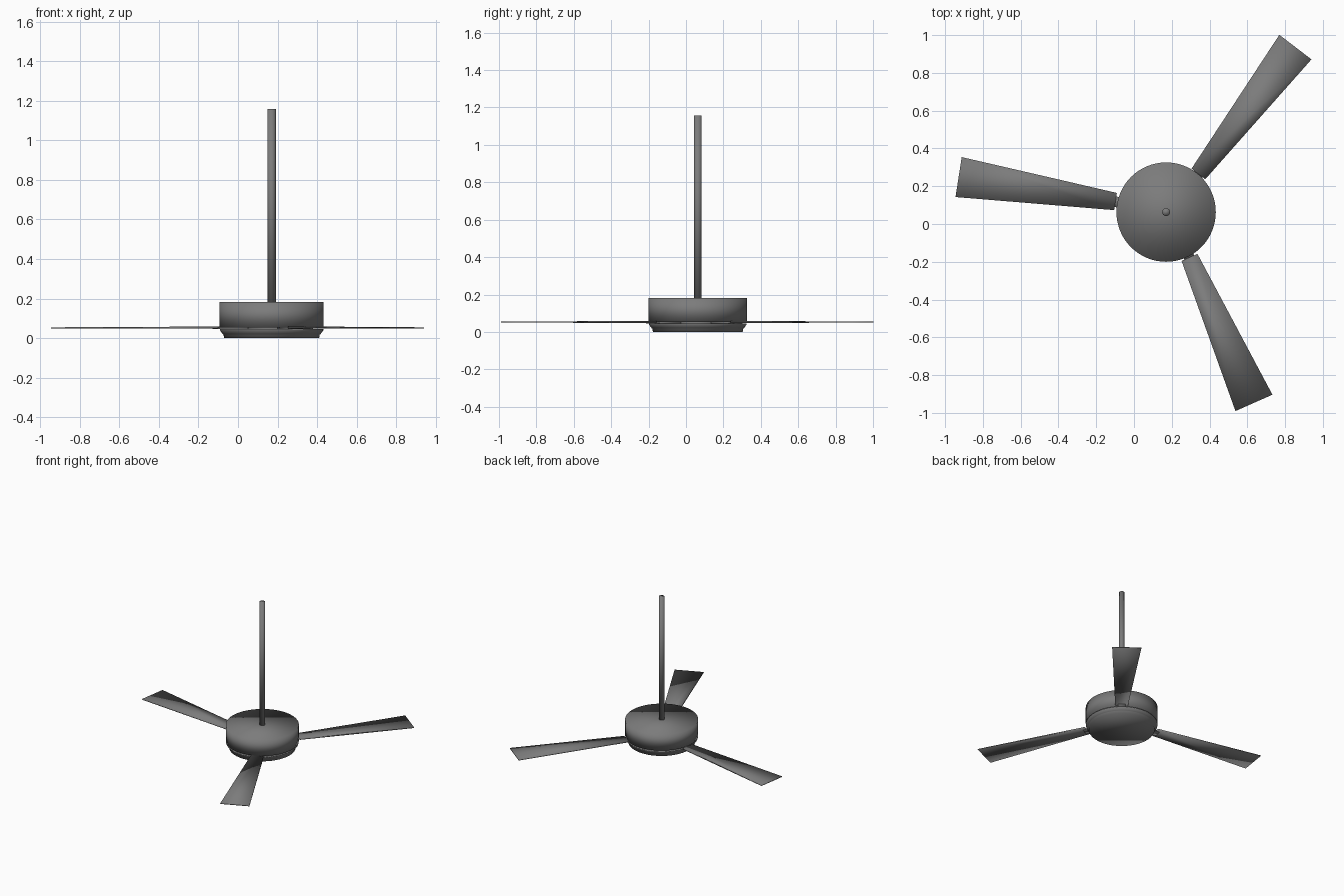
import bpy, bmesh, math
from mathutils import Vector

if "Cube" in bpy.data.objects:
    bpy.data.objects.remove(bpy.data.objects["Cube"])

HUB = Vector((0.17, 0.063, 0))
metal = bpy.data.materials.new("dark grey metal")
metal.diffuse_color = (0.2, 0.2, 0.2, 1)
metal.use_nodes = True
metal.node_tree.nodes["Principled BSDF"].inputs["Base Color"].default_value = metal.diffuse_color


def finish(name, bm, smooth=True):
    bmesh.ops.recalc_face_normals(bm, faces=bm.faces)
    me = bpy.data.meshes.new(name)
    bm.to_mesh(me)
    bm.free()
    for p in me.polygons:
        p.use_smooth = smooth
    me.materials.append(metal)
    ob = bpy.data.objects.new(name, me)
    bpy.context.collection.objects.link(ob)
    return ob


def lathe(name, profile, n=64):
    """Closed solid of revolution about the hub axis from (radius, z) points."""
    bm = bmesh.new()
    rings = [[bm.verts.new((HUB.x + r * math.cos(2 * math.pi * i / n),
                            HUB.y + r * math.sin(2 * math.pi * i / n), z))
              for i in range(n)] for r, z in profile]
    for a, b in zip(rings, rings[1:]):
        for i in range(n):
            j = (i + 1) % n
            bm.faces.new((a[i], a[j], b[j], b[i]))
    bm.faces.new(rings[0])
    bm.faces.new(rings[-1])
    return finish(name, bm)


def bar(name, p0, p1, w0, w1, z0, z1):
    """Flat tapered plate from p0 to p1; w = half widths, z = (bottom, top)."""
    p0, p1 = Vector((*p0, 0)), Vector((*p1, 0))
    d = (p1 - p0).normalized()
    side = Vector((-d.y, d.x, 0))
    bm = bmesh.new()
    ends = []
    for p, w, (lo, hi) in ((p0, w0, z0), (p1, w1, z1)):
        ends.append([bm.verts.new(p + side * s * w + Vector((0, 0, z)))
                     for s, z in ((-1, lo), (1, lo), (1, hi), (-1, hi))])
    a, b = ends
    for i in range(4):
        j = (i + 1) % 4
        bm.faces.new((a[i], a[j], b[j], b[i]))
    bm.faces.new(a)
    bm.faces.new(b)
    return finish(name, bm)


# Hanging rod, motor housing, core and bottom plate
lathe("hanging_rod", [(0.021, 0.17), (0.021, 1.157)], 24)
lathe("motor_housing", [(0.263, 0.053), (0.263, 0.182)])
lathe("rotor_core", [(0.12, 0.03), (0.12, 0.07)], 32)
lathe("bottom_plate", [(0.24, 0.0), (0.243, 0.018), (0.247, 0.02),
                       (0.261, 0.04), (0.261, 0.046)])

# Three blades, each with a short arm reaching in to the core
blades = [((-0.098, 0.119), (-0.9285, 0.2485)),
          ((0.341, 0.265), (0.8545, 0.9365)),
          ((0.294, -0.177), (0.635, -0.947))]
for k, (root, tip) in enumerate(blades, 1):
    bar(f"blade_{k}", root, tip, 0.046, 0.107, (0.048, 0.059), (0.05, 0.055))
    inner = Vector(root).lerp(HUB.to_2d(), 0.65)
    outer = Vector(root).lerp(Vector(tip), 0.03)
    bar(f"blade_arm_{k}", inner, outer, 0.028, 0.028, (0.046, 0.055), (0.046, 0.055))
